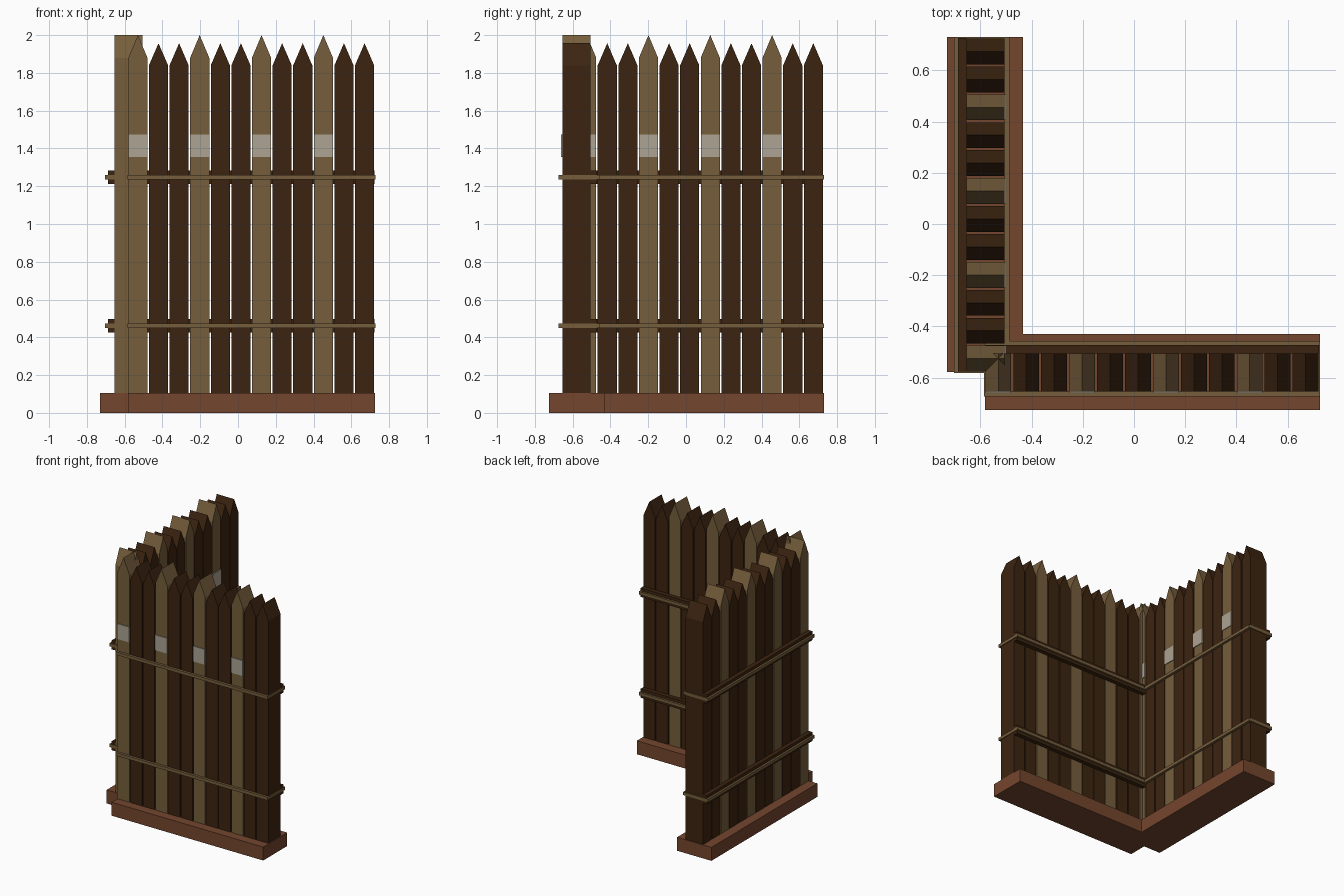
import bpy, bmesh
from mathutils import Matrix

if "Cube" in bpy.data.objects:
    bpy.data.objects.remove(bpy.data.objects["Cube"])


def material(name, rgb):
    lin = [((c / 255 + 0.055) / 1.055) ** 2.4 if c > 10 else c / 255 / 12.92 for c in rgb]
    m = bpy.data.materials.new(name)
    m.diffuse_color = (*lin, 1)
    m.use_nodes = True
    m.node_tree.nodes["Principled BSDF"].inputs["Base Color"].default_value = m.diffuse_color
    return m


LIGHT = material("light wood", (118, 94, 60))
DARK = material("dark wood", (60, 36, 16))
RED = material("red brown timber", (116, 70, 46))
WHITE = material("worn white paint", (172, 164, 147))

# Second wall is the first turned a quarter and moved to the left side
FRONT = Matrix.Identity(4)
SIDE = Matrix.Translation((-1.16, 0.004, 0)) @ Matrix.Rotation(1.5707963, 4, 'Z')


def make(name, bm, mat, place):
    bm.transform(place)
    bmesh.ops.recalc_face_normals(bm, faces=bm.faces)
    me = bpy.data.meshes.new(name)
    bm.to_mesh(me)
    bm.free()
    me.materials.append(mat)
    ob = bpy.data.objects.new(name, me)
    bpy.context.collection.objects.link(ob)
    return ob


def add_box(bm, x0, x1, y0, y1, z0, z1):
    size = Matrix.Diagonal((x1 - x0, y1 - y0, z1 - z0, 1))
    mid = Matrix.Translation(((x0 + x1) / 2, (y0 + y1) / 2, (z0 + z1) / 2))
    bmesh.ops.create_cube(bm, size=1, matrix=mid @ size)


def box(name, mat, place, *dims):
    bm = bmesh.new()
    add_box(bm, *dims)
    return make(name, bm, mat, place)


def picket(name, mat, place, cx, shoulder, tip):
    # Pointed board profile, extruded through the wall thickness
    h = 0.0505
    prof = [(cx - h, 0.1), (cx + h, 0.1), (cx + h, shoulder), (cx, tip), (cx - h, shoulder)]
    bm = bmesh.new()
    f = bm.faces.new([bm.verts.new((x, -0.655, z)) for x, z in prof])
    ext = bmesh.ops.extrude_face_region(bm, geom=[f])
    bmesh.ops.translate(bm, vec=(0, 0.15, 0),
                        verts=[v for v in ext["geom"] if isinstance(v, bmesh.types.BMVert)])
    return make(name, bm, mat, place)


def wall(label, place):
    box(label + "_base", RED, place, -0.582, 0.726, -0.726, -0.43, 0, 0.105)
    for i in range(12):
        cx = -0.53 + i * 0.1091
        if i % 3 == 0:
            picket(label + "_light_picket", LIGHT, place, cx, 1.88, 2.0)
            # painted band on the face of each light board
            box(label + "_paint_band", WHITE, place,
                cx - 0.0505, cx + 0.0505, -0.661, -0.654, 1.355, 1.475)
        else:
            picket(label + "_dark_picket", DARK, place, cx, 1.84, 1.957)
    for z in (0.461, 1.248):
        # thick rail behind the boards
        box(label + "_rail", DARK, place, -0.58, 0.722, -0.505, -0.472, z - 0.035, z + 0.035)
        # thin strap looped around boards and rail
        bm = bmesh.new()
        lo, hi = z - 0.012, z + 0.012
        add_box(bm, -0.586, 0.727, -0.674, -0.654, lo, hi)
        add_box(bm, -0.586, 0.727, -0.473, -0.457, lo, hi)
        add_box(bm, -0.586, -0.579, -0.654, -0.473, lo, hi)
        add_box(bm, 0.72, 0.727, -0.654, -0.473, lo, hi)
        make(label + "_strap", bm, LIGHT, place)


wall("front_wall", FRONT)
wall("side_wall", SIDE)
